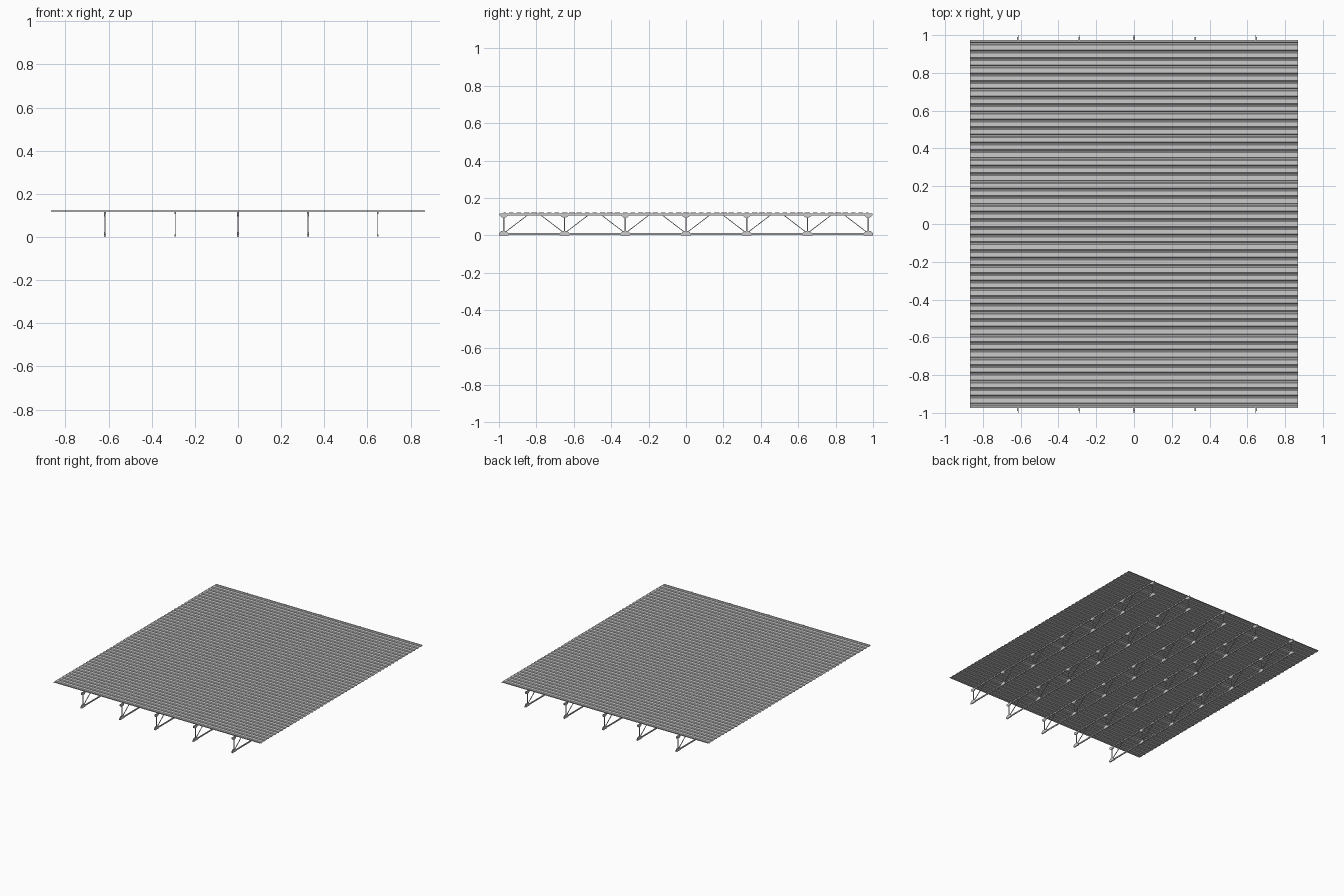
import bpy, bmesh
from math import atan2, hypot
from mathutils import Matrix, Vector

if "Cube" in bpy.data.objects:
    bpy.data.objects.remove(bpy.data.objects["Cube"])

NODE = 0.3247                      # panel length of the truss
TRUSS_X = [-0.616, -0.291, 0.0, 0.324, 0.648]
Z_BOT, Z_TOP = 0.007, 0.111        # chord centre heights


def finish(name, bm):
    bmesh.ops.recalc_face_normals(bm, faces=bm.faces)
    me = bpy.data.meshes.new(name)
    bm.to_mesh(me)
    bm.free()
    ob = bpy.data.objects.new(name, me)
    bpy.context.collection.objects.link(ob)
    return ob


def bar(bm, x, a, b, w, h):
    """Box bar between two (y, z) points in the plane of a truss."""
    dy, dz = b[0] - a[0], b[1] - a[1]
    m = (Matrix.Translation((x, (a[0] + b[0]) / 2, (a[1] + b[1]) / 2))
         @ Matrix.Rotation(atan2(dz, dy), 4, 'X')
         @ Matrix.Diagonal((w, hypot(dy, dz), h, 1)))
    bmesh.ops.create_cube(bm, size=1, matrix=m)


def plate(bm, x, y, outline, t=0.001):
    """Flat gusset plate from a (y, z) outline."""
    f = bm.faces.new([bm.verts.new((x - t / 2, y + p, z)) for p, z in outline])
    r = bmesh.ops.extrude_face_region(bm, geom=[f])
    vs = [v for v in r['geom'] if isinstance(v, bmesh.types.BMVert)]
    bmesh.ops.translate(bm, vec=Vector((t, 0, 0)), verts=vs)


top_plate = [(-0.022, 0.116), (-0.022, 0.105), (-0.011, 0.096),
             (0.011, 0.096), (0.022, 0.105), (0.022, 0.116)]
low_plate = [(-0.026, 0.0), (0.026, 0.0), (0.026, 0.010),
             (0.014, 0.023), (-0.014, 0.023), (-0.026, 0.010)]

for i, x in enumerate(TRUSS_X, 1):
    # top and bottom chords
    bm = bmesh.new()
    for z in (Z_BOT, Z_TOP):
        bar(bm, x, (-0.99, z), (0.99, z), 0.006, 0.009)
    finish(f"truss_{i}_chords", bm)

    # posts and diagonals
    bm = bmesh.new()
    for k in range(-3, 4):
        y = k * NODE
        bar(bm, x, (y, Z_BOT), (y, Z_TOP), 0.004, 0.006)
        for s in (-1, 1):
            if abs(k + s) <= 3:
                bar(bm, x, (y, Z_BOT + 0.004), (y + s * 0.127, Z_TOP - 0.003), 0.004, 0.004)
    finish(f"truss_{i}_webs", bm)

    # paired gusset plates at every node
    bm = bmesh.new()
    for k in range(-3, 4):
        for s in (-1, 1):
            plate(bm, x + s * 0.0035, k * NODE, top_plate)
            plate(bm, x + s * 0.0035, k * NODE, low_plate)
    finish(f"truss_{i}_gussets", bm)

# corrugated roof deck: trapezoid ribs running along x
RIBS, DEPTH, HALF_X = 48, 0.975, 0.867
p = 2 * DEPTH / RIBS
z_hi, z_lo = 0.1235, 0.1185
profile = [(-DEPTH, z_hi)]
for n in range(RIBS):
    y0 = -DEPTH + n * p
    profile += [(y0 + p * 0.30, z_hi), (y0 + p * 0.42, z_lo),
                (y0 + p * 0.58, z_lo), (y0 + p * 0.70, z_hi)]
profile.append((DEPTH, z_hi))
bm = bmesh.new()
rows = [[bm.verts.new((sx * HALF_X, y, z)) for y, z in profile] for sx in (-1, 1)]
for j in range(len(profile) - 1):
    bm.faces.new((rows[0][j], rows[1][j], rows[1][j + 1], rows[0][j + 1]))
deck = finish("roof_deck", bm)
sol = deck.modifiers.new("sheet_thickness", 'SOLIDIFY')
sol.thickness = 0.0008
sol.offset = 0
